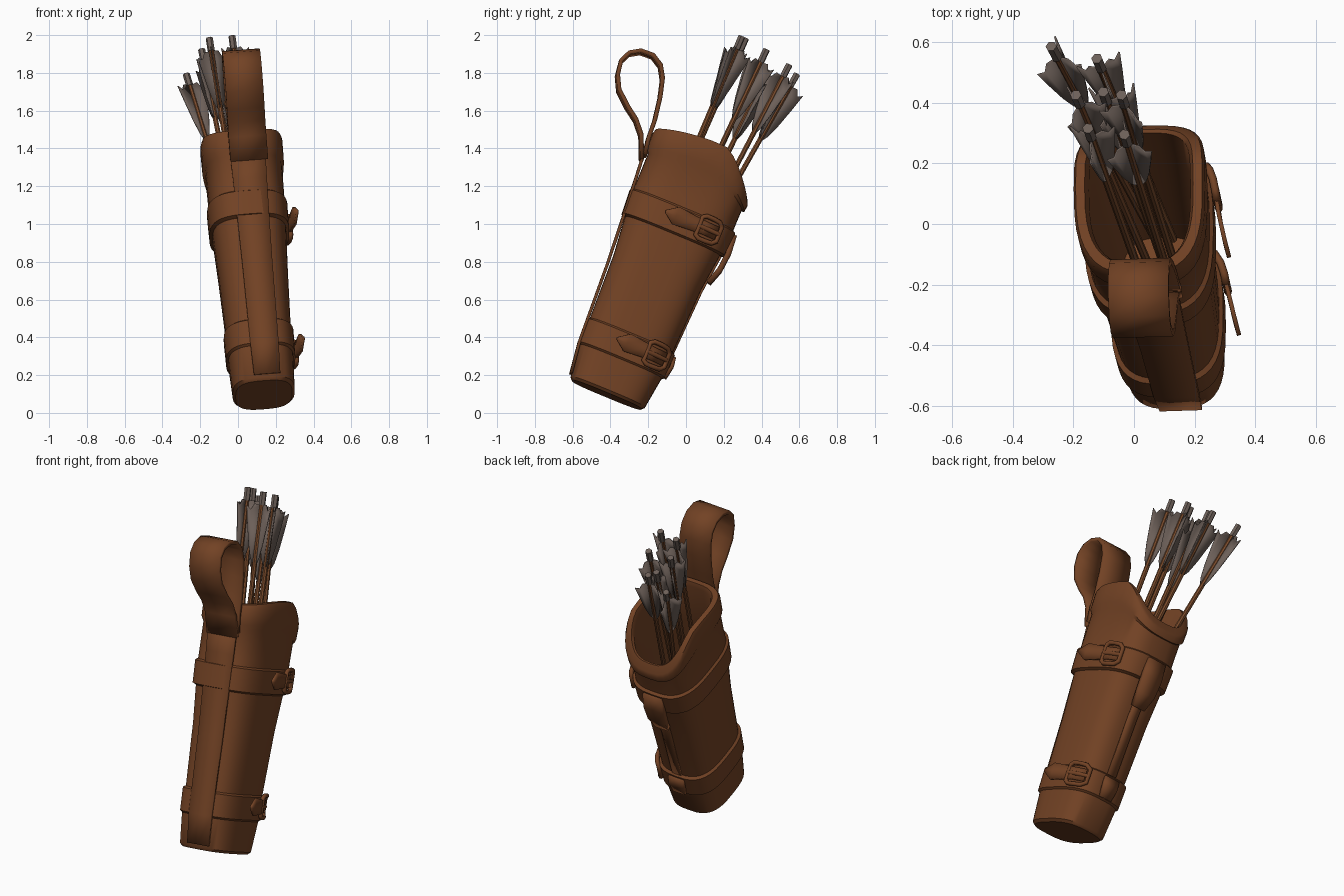
import bpy, bmesh, math
from mathutils import Matrix, Vector

if "Cube" in bpy.data.objects:
    bpy.data.objects.remove(bpy.data.objects["Cube"])


def material(name, r, g, b):
    m = bpy.data.materials.new(name)
    m.use_nodes = True
    m.diffuse_color = (r, g, b, 1)
    m.node_tree.nodes["Principled BSDF"].inputs["Base Color"].default_value = (r, g, b, 1)
    return m


LEATHER = material("brown leather", 0.17, 0.055, 0.018)
WOOD = material("shaft wood", 0.2, 0.072, 0.025)
FEATHER = material("grey feather", 0.15, 0.115, 0.098)

# Leaning frame of the quiver: local z runs up the tube, y is its depth
BASE = Vector((0.137, -0.42, 0.095))
LEAN = math.radians(22.5)
FRAME = (Matrix.Translation(BASE) @ Matrix.Rotation(-LEAN, 4, 'X')
         @ Matrix.Rotation(math.radians(-4.8), 4, 'Y'))
made = []


def add(name, data, mat, matrix=FRAME):
    ob = bpy.data.objects.new(name, data)
    bpy.context.collection.objects.link(ob)
    ob.matrix_world = matrix
    data.materials.append(mat)
    if ob.type == 'MESH':
        made.append(ob)
    return ob


def mesh(name, verts, faces, mat, matrix=FRAME, thick=0):
    me = bpy.data.meshes.new(name)
    me.from_pydata(verts, [], faces)
    bm = bmesh.new()
    bm.from_mesh(me)
    bmesh.ops.recalc_face_normals(bm, faces=bm.faces)
    bm.to_mesh(me)
    bm.free()
    ob = add(name, me, mat, matrix)
    if thick:
        mod = ob.modifiers.new("thickness", 'SOLIDIFY')
        mod.thickness = thick
        mod.offset = 0
    return ob


def grid_faces(rows, cols, wrap=False):
    n = cols if wrap else cols - 1
    return [(r * cols + c, r * cols + (c + 1) % cols,
             (r + 1) * cols + (c + 1) % cols, (r + 1) * cols + c)
            for r in range(rows - 1) for c in range(n)]


# Quiver body: rows of (height, half width, half depth); heights above
# LIP are stretched so the mouth dips at the back
LIP, SIDES = 1.1, 40
OUTER = [(0, .15, .198), (.015, .165, .213), (.19, .173, .236), (.2, .184, .248),
         (.33, .186, .254), (.34, .173, .238), (.7, .186, .25), (.91, .196, .272),
         (.92, .212, .294), (1.05, .214, .303), (1.06, .202, .287),
         (1.1, .202, .286), (1.26, .204, .287), (1.29, .217, .302),
         (1.38, .218, .306), (1.4, .21, .298)]
INNER = [(1.4, .18, .268), (1.37, .168, .256), (1.1, .165, .25), (.5, .14, .2)]


def mouth(v):
    if v < 0.07:
        return 1.447 - 0.047 * ((0.07 - v) / 0.37) ** 2
    return 1.447 - 0.227 * min((v - 0.07) / 0.235, 1) ** 1.5


def power(x):
    return math.copysign(abs(x) ** (2 / 3), x)


verts = []
for t, a, b in OUTER + INNER:
    for i in range(SIDES):
        ang = math.tau * i / SIDES
        u, v = a * power(math.cos(ang)), b * power(math.sin(ang))
        h = t if t <= LIP else LIP + (t - LIP) / 0.3 * (mouth(v) - LIP)
        verts.append((u, v, h))
rows = len(OUTER + INNER)
faces = grid_faces(rows, SIDES, True)
faces += [tuple(range(SIDES)), tuple(range((rows - 1) * SIDES, rows * SIDES))]
mesh("quiver_body", verts, faces, LEATHER)


# Straps bent in the side plane: points are (depth, height, half width)
def ribbon(name, path, thick, shift=0.0):
    vs = [(shift + s * w, v, t) for v, t, w in path for s in (-1, 0, 1)]
    return mesh(name, vs, grid_faces(len(path), 3), LEATHER, thick=thick)


def side(y, z, w):
    dy, dz = y - BASE.y, z - BASE.z
    return (dy * math.cos(LEAN) - dz * math.sin(LEAN),
            dy * math.sin(LEAN) + dz * math.cos(LEAN), w)


ribbon("front_strip", [(-.218, .03, .07), (-.241, .2, .075), (-.262, .65, .08),
                       (-.28, .91, .085), (-.296, 1.12, .09), (-.311, 1.3, .095)], 0.016, 0.02)
loop = [(-.235, 1.34), (-.238, 1.47), (-.265, 1.55), (-.31, 1.62), (-.355, 1.71), (-.362, 1.79),
        (-.343, 1.865), (-.3, 1.905), (-.24, 1.915), (-.175, 1.892), (-.135, 1.84),
        (-.124, 1.77), (-.137, 1.67), (-.165, 1.55), (-.2, 1.45), (-.22, 1.36)]
ribbon("carry_loop", [side(y, z, .1) for y, z in loop], 0.022, 0.025)
ribbon("back_strip", [(.24, .34, .03), (.254, .7, .03), (.276, .91, .03)], 0.012)
ribbon("back_tab", [(.3, 1.04, .06), (.309, .94, .065), (.3, .84, .06), (.272, .755, .04)], 0.03)
ribbon("back_lower_tab", [(.254, .32, .05), (.262, .27, .05), (.25, .2, .04)], 0.02)


# Buckled belt ends wrapped on the left side
def wrap(v, t, a, b, off):
    return (a * (1 - min(abs(v) / b, 0.99) ** 3) ** (1 / 3) + off, v, t)


for label, t0, a, b, tip in (("upper", 1.0, .213, .3, -.085), ("lower", .28, .185, .252, -.065)):
    outline = [(tip, .006, .05), (tip + .06, .05, .034), (tip + .14, .042, .018),
               (.14, .036, .012), (.21, .036, .008)]
    vs = [wrap(v, t0 + s * h, a, b, off) for v, h, off in outline for s in (-1, 0, 1)]
    mesh(label + "_belt_end", vs, grid_faces(len(outline), 3), LEATHER, thick=0.014)

    def tube(name, pts, cyclic):
        cu = bpy.data.curves.new(name, 'CURVE')
        cu.dimensions = '3D'
        cu.bevel_depth = 0.013
        cu.bevel_resolution = 2
        sp = cu.splines.new('POLY')
        sp.points.add(len(pts) - 1)
        for p, (v, h) in zip(sp.points, pts):
            p.co = (*wrap(v, t0 + h, a, b, .014), 1)
        sp.use_cyclic_u = cyclic
        add(name, cu, LEATHER)

    tube(label + "_buckle", [(.11, -.05), (.11, .05), (.13, .063), (.17, .063), (.205, .06),
                             (.225, .04), (.225, -.04), (.205, -.06), (.17, -.063),
                             (.13, -.063)], True)
    tube(label + "_buckle_pin", [(.11, 0), (.16, 0), (.225, 0)], False)

# Arrows: nock position, and where the shaft stands inside the quiver
ARROWS = [((-.03, .29, 1.98), (.14, -.25)), ((-.15, .31, 1.97), (.05, -.25)),
          ((-.04, .42, 1.91), (.14, -.15)), ((-.19, .42, 1.91), (.05, -.14)),
          ((-.12, .54, 1.83), (.13, -.05)), ((-.27, .58, 1.78), (.06, -.03)),
          ((-.1, .43, 1.8), (.09, -.11))]
VANE = [(.41, .005), (.36, .03), (.28, .05), (.17, .07), (.07, .086), (.09, .06),
        (.055, .042), (.06, .005)]


def rod(name, top, bottom, r, sides, mat, matrix):
    bm = bmesh.new()
    bmesh.ops.create_cone(bm, cap_ends=True, segments=sides, radius1=r, radius2=r,
                          depth=top - bottom,
                          matrix=Matrix.Translation((0, 0, (top + bottom) / 2)))
    me = bpy.data.meshes.new(name)
    bm.to_mesh(me)
    bm.free()
    add(name, me, mat, matrix)


for n, (nock, foot) in enumerate(ARROWS):
    nock, foot = Vector(nock), Vector((*foot, 0.7))
    aim = nock - foot
    frame = Matrix.Translation(nock) @ aim.to_track_quat('Z', 'Y').to_matrix().to_4x4()
    rod(f"arrow_shaft_{n}", -.03, -aim.length, .014, 8, WOOD, frame)
    rod(f"arrow_nock_{n}", .015, -.06, .019, 6, FEATHER, frame)
    for k in range(3):
        ang = math.tau * k / 3 + n * 0.8 + 0.4
        vs = [(w * math.cos(ang), w * math.sin(ang), -s) for s, w in VANE]
        mesh(f"arrow_{n}_vane_{k}", vs, [tuple(range(len(vs)))], FEATHER, frame, 0.006)

# Smooth leather with crisp edges kept
bpy.ops.object.select_all(action='DESELECT')
for ob in made:
    ob.select_set(True)
bpy.context.view_layer.objects.active = made[0]
bpy.ops.object.shade_smooth_by_angle(angle=math.radians(40))
